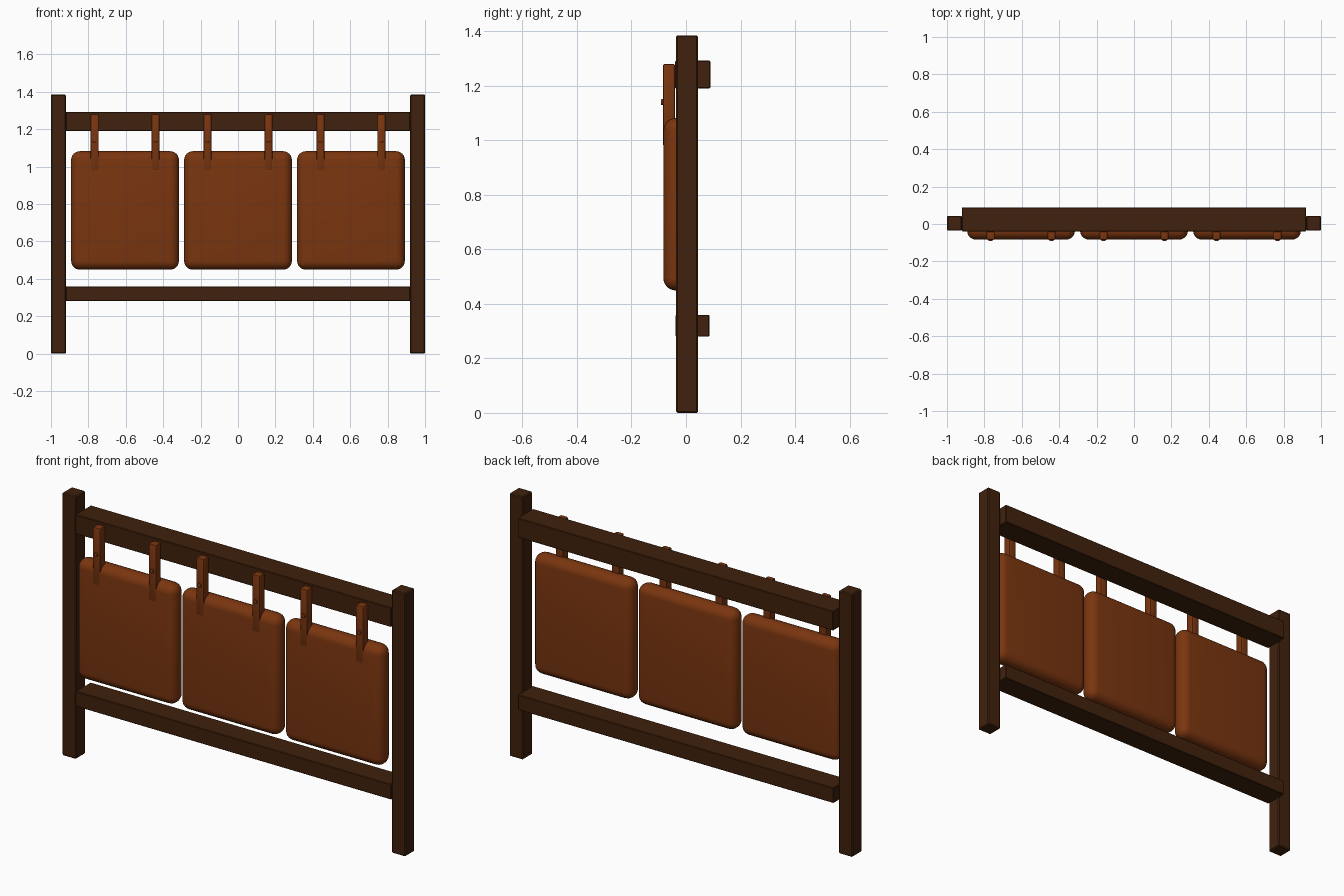
import bpy

if "Cube" in bpy.data.objects:
    bpy.data.objects.remove(bpy.data.objects["Cube"], do_unlink=True)


def make_material(name, color):
    mat = bpy.data.materials.new(name)
    mat.use_nodes = True
    mat.diffuse_color = color
    mat.node_tree.nodes["Principled BSDF"].inputs["Base Color"].default_value = color
    return mat


wood = make_material("dark_wood", (0.052, 0.0155, 0.004, 1))
leather = make_material("brown_leather", (0.195, 0.036, 0.0048, 1))


def finish(obj, name, mat, bevel, segments):
    """Name, colour, round and smooth a part."""
    obj.name = name
    obj.data.materials.append(mat)
    mod = obj.modifiers.new("rounding", "BEVEL")
    mod.width = bevel
    mod.segments = segments
    mod.limit_method = "ANGLE"
    bpy.ops.object.modifier_apply(modifier=mod.name)
    bpy.ops.object.shade_smooth_by_angle(angle=0.6)


def box(name, x, y, z, mat, bevel, segments=1):
    """Box from (min, max) pairs on each axis."""
    spans = (x, y, z)
    bpy.ops.mesh.primitive_cube_add(size=1, location=[(a + b) / 2 for a, b in spans])
    obj = bpy.context.object
    obj.scale = [b - a for a, b in spans]
    bpy.ops.object.transform_apply(location=False, rotation=False, scale=True)
    finish(obj, name, mat, bevel, segments)


# Upright posts
for side, x in (("right", -0.96), ("left", 0.96)):
    box(side + "_post", (x - 0.04, x + 0.04), (-0.036, 0.044), (0, 1.385), wood, 0.005)

# Cross rails
box("top_rail", (-0.92, 0.92), (-0.04, 0.089), (1.19, 1.292), wood, 0.003)
box("bottom_rail", (-0.92, 0.92), (-0.038, 0.086), (0.28, 0.36), wood, 0.003)

# Hanging cushions, each with two straps and their studs
for label, cx in (("right", -0.604), ("middle", 0), ("left", 0.604)):
    box(label + "_cushion", (cx - 0.288, cx + 0.288), (-0.083, 0.013),
        (0.449, 1.082), leather, 0.046, 6)
    for side, offset in (("right", -0.163), ("left", 0.163)):
        sx = cx + offset
        prefix = label + "_cushion_" + side
        box(prefix + "_strap", (sx - 0.022, sx + 0.022), (-0.085, -0.04),
            (0.98, 1.28), leather, 0.007, 2)
        bpy.ops.mesh.primitive_cylinder_add(vertices=16, radius=0.011, depth=0.016,
                                            location=(sx, -0.084, 1.14),
                                            rotation=(1.5708, 0, 0))
        finish(bpy.context.object, prefix + "_stud", leather, 0.002, 2)
